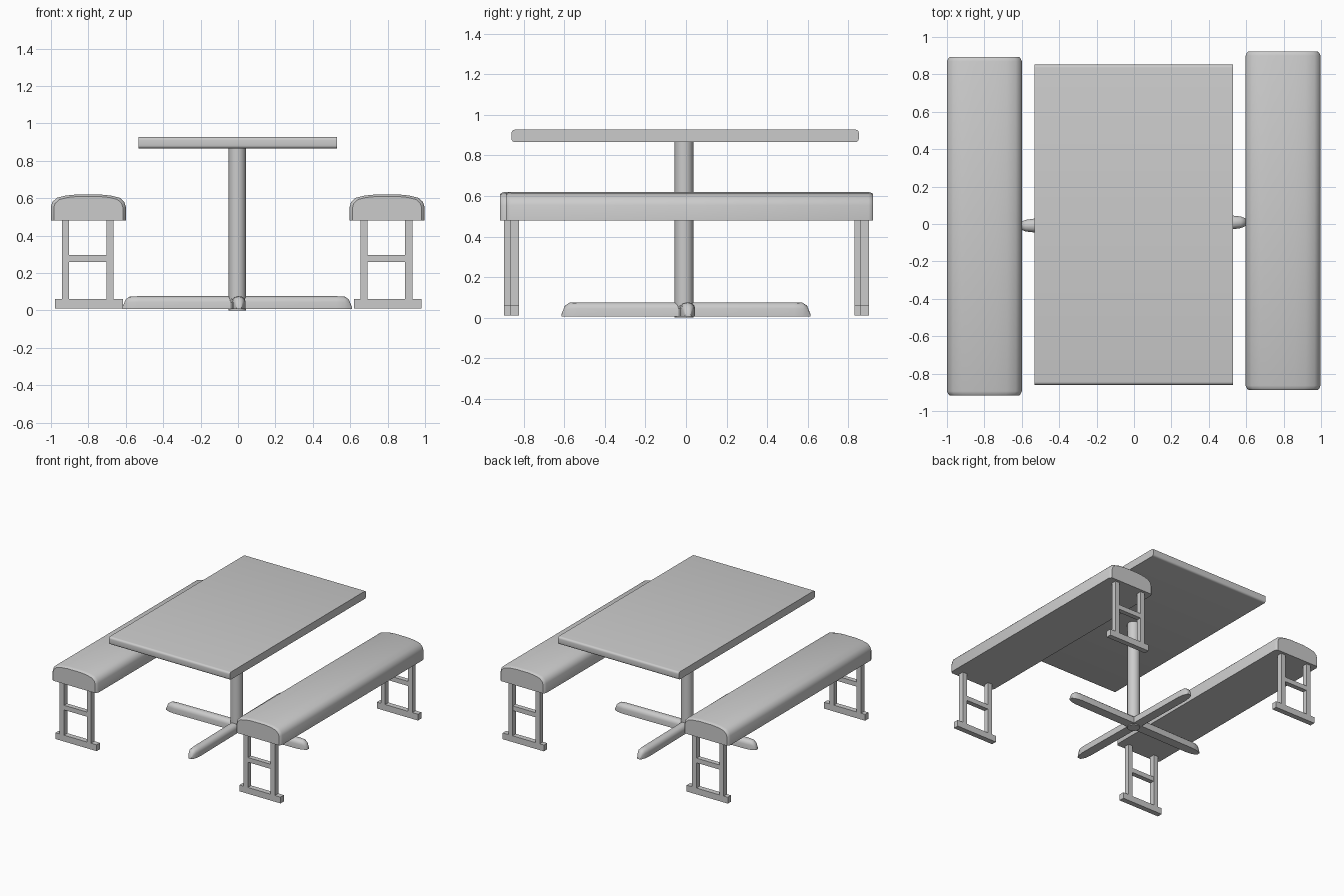
import bpy, bmesh
from math import radians, cos, sin, pi
from mathutils import Matrix

if "Cube" in bpy.data.objects:
    bpy.data.objects.remove(bpy.data.objects["Cube"])


def finish(bm, name, smooth=None):
    bmesh.ops.recalc_face_normals(bm, faces=bm.faces)
    me = bpy.data.meshes.new(name)
    bm.to_mesh(me)
    bm.free()
    ob = bpy.data.objects.new(name, me)
    bpy.context.collection.objects.link(ob)
    if smooth:
        bpy.ops.object.select_all(action='DESELECT')
        bpy.context.view_layer.objects.active = ob
        ob.select_set(True)
        bpy.ops.object.shade_smooth_by_angle(angle=radians(smooth))
    return ob


def loft(name, rings, smooth=None, matrix=None):
    bm = bmesh.new()
    loops = [[bm.verts.new(p) for p in r] for r in rings]
    n = len(loops[0])
    for a, b in zip(loops, loops[1:]):
        for i in range(n):
            j = (i + 1) % n
            bm.faces.new((a[i], a[j], b[j], b[i]))
    bm.faces.new(loops[0])
    bm.faces.new(loops[-1])
    if matrix:
        bm.transform(matrix)
    return finish(bm, name, smooth)


def box(bm, x0, x1, y0, y1, z0, z1):
    m = (Matrix.Translation(((x0 + x1) / 2, (y0 + y1) / 2, (z0 + z1) / 2))
         @ Matrix.Diagonal((x1 - x0, y1 - y0, z1 - z0, 1)))
    bmesh.ops.create_cube(bm, size=1, matrix=m)


# Table top: rounded at the two short ends
def rounded_ends(y0, y1, z0, z1, r, steps=4):
    pts = []
    for cy, cz, a0 in ((y1 - r, z1 - r, 0), (y0 + r, z1 - r, 90),
                       (y0 + r, z0 + r, 180), (y1 - r, z0 + r, 270)):
        for k in range(steps + 1):
            a = radians(a0 + 90 * k / steps)
            pts.append((cy + r * cos(a), cz + r * sin(a)))
    return pts


top = rounded_ends(-0.86, 0.852, 0.866, 0.927, 0.016)
loft("table_top", [[(x, y, z) for y, z in top] for x in (-0.533, 0.53)], 40)

# Central column
bm = bmesh.new()
bmesh.ops.create_cone(bm, cap_ends=True, segments=24, radius1=0.046, radius2=0.046,
                      depth=0.868, matrix=Matrix.Translation((-0.004, -0.01, 0.434)))
finish(bm, "column", 40)

# Four tapering domed base arms
half = [(-1, 0), (-1, 0.55), (-0.87, 0.78), (-0.5, 0.95), (0, 1),
        (0.5, 0.95), (0.87, 0.78), (1, 0.55), (1, 0)]
stations = [(0, 0.037, 0.069), (0.53, 0.037, 0.069), (0.575, 0.031, 0.067),
            (0.597, 0.022, 0.052), (0.613, 0.014, 0.012)]
for k in range(4):
    m = (Matrix.Translation((-0.004, 0, 0.007))
         @ Matrix.Rotation(k * pi / 2 + radians(0.9), 4, 'Z'))
    loft(f"base_arm_{k + 1}", [[(r, w * u, h * v) for u, v in half]
                               for r, w, h in stations], 40, m)

# Benches: padded seat plus a ladder-shaped leg frame at each end
seat = [(-0.2, 0.48), (-0.2, 0.555), (-0.192, 0.58), (-0.168, 0.602), (-0.12, 0.614),
        (-0.06, 0.62), (0.06, 0.62), (0.12, 0.614), (0.168, 0.602), (0.192, 0.58),
        (0.2, 0.555), (0.2, 0.48)]
for side, cx, cy in (("left", -0.8, -0.012), ("right", 0.797, 0.018)):
    ends = ((-0.905, 0.925), (-0.898, 0.965), (-0.882, 1),
            (0.882, 1), (0.898, 0.965), (0.905, 0.925))
    loft(f"{side}_seat", [[(cx + x * s, cy + y, 0.48 + (z - 0.48) * s) for x, z in seat]
                          for y, s in ends], 35)
    for end, sy in (("front", -1), ("back", 1)):
        y0, y1 = cy + sy * 0.863 - 0.021, cy + sy * 0.863 + 0.021
        bm = bmesh.new()
        for px in (-0.123, 0.116):
            box(bm, cx + px - 0.019, cx + px + 0.019, y0, y1, 0.055, 0.485)
        box(bm, cx - 0.11, cx + 0.105, y0 + 0.002, y1 - 0.002, 0.26, 0.297)
        box(bm, cx - 0.178, cx + 0.184, y0, y1, 0.01, 0.06)
        finish(bm, f"{side}_{end}_leg_frame")
